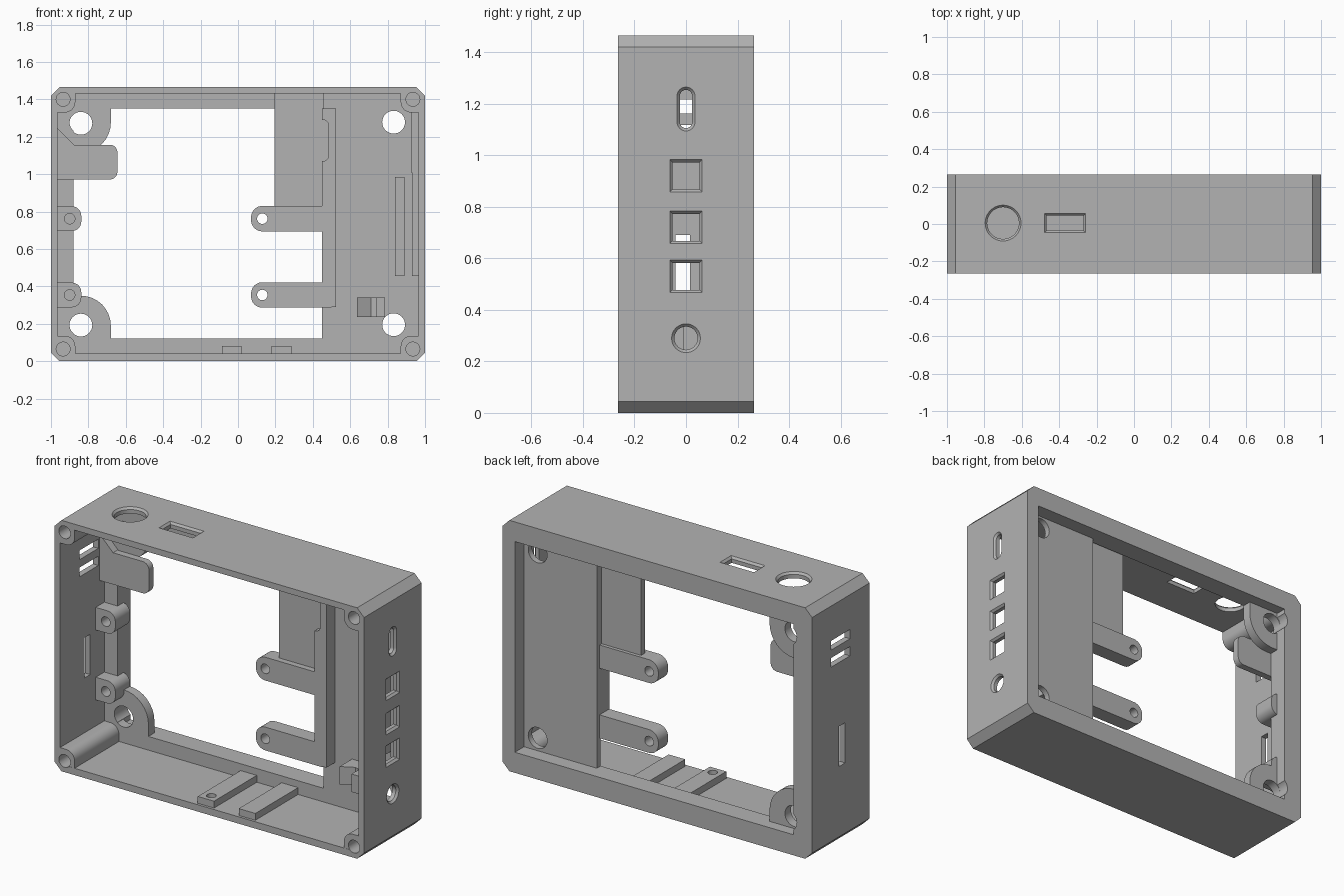
import bpy, bmesh, math

old = bpy.data.objects.get("Cube")
if old:
    bpy.data.objects.remove(old, do_unlink=True)

grey = bpy.data.materials.new("matte grey")
grey.use_nodes = True
colour = (0.45, 0.45, 0.45, 1)
grey.diffuse_color = colour
grey.node_tree.nodes["Principled BSDF"].inputs["Base Color"].default_value = colour

FRONT, BACK, H = -0.265, 0.265, 1.465   # case depth and height
PLATE = 0.145                           # front of the rear plate
W = 0.965                               # inner side wall


def prism(name, axis, pts, a, b, end=None):
    """Loft an outline along an axis from a to b; end is an optional second outline."""
    place = {"x": lambda p, d: (d, p[0], p[1]),
             "y": lambda p, d: (p[0], d, p[1]),
             "z": lambda p, d: (p[0], p[1], d)}[axis]
    bm = bmesh.new()
    r1 = [bm.verts.new(place(p, a)) for p in pts]
    r2 = [bm.verts.new(place(p, b)) for p in (end or pts)]
    n = len(pts)
    bm.faces.new(r1)
    bm.faces.new(r2)
    for i in range(n):
        j = (i + 1) % n
        bm.faces.new((r1[i], r1[j], r2[j], r2[i]))
    bmesh.ops.remove_doubles(bm, verts=bm.verts, dist=1e-5)
    bmesh.ops.recalc_face_normals(bm, faces=bm.faces)
    me = bpy.data.meshes.new(name)
    bm.to_mesh(me)
    bm.free()
    me.materials.append(grey)
    ob = bpy.data.objects.new(name, me)
    bpy.context.collection.objects.link(ob)
    return ob


def rect(u0, v0, u1, v1, radii=(0, 0, 0, 0)):
    """Rectangle with a radius per corner: top right, top left, bottom left, bottom right."""
    out = []
    for k, (u, v, su, sv) in enumerate(((u1, v1, 1, 1), (u0, v1, -1, 1),
                                        (u0, v0, -1, -1), (u1, v0, 1, -1))):
        r = radii[k]
        steps = 8 if r else 0
        for i in range(steps + 1):
            t = math.pi / 2 * (k + (i / steps if steps else 0))
            p = (u - su * r + r * math.cos(t), v - sv * r + r * math.sin(t))
            if not out or math.dist(p, out[-1]) > 1e-5:
                out.append(p)
    if math.dist(out[0], out[-1]) < 1e-5:
        out.pop()
    return out


def disc(u, v, r):
    return rect(u - r, v - r, u + r, v + r, (r,) * 4)


def block(name, x0, z0, x1, z1, y0, y1, radii=(0, 0, 0, 0)):
    return prism(name, "y", rect(x0, z0, x1, z1, radii), y0, y1)


def cut(ob, *cutters):
    for c in cutters:
        m = ob.modifiers.new("cut", "BOOLEAN")
        m.operation, m.solver, m.object = "DIFFERENCE", "EXACT", c
        bpy.context.view_layer.update()
        new = bpy.data.meshes.new_from_object(
            ob.evaluated_get(bpy.context.evaluated_depsgraph_get()))
        ob.modifiers.clear()
        ob.data = new
        bpy.data.objects.remove(c, do_unlink=True)
    return ob


# Case: chamfered outline, hollow front, recessed back and rear window
c = 0.045
outline = [(-1 + c, 0), (1 - c, 0), (1, c), (1, H - c), (1 - c, H),
           (-1 + c, H), (-1, H - c), (-1, c)]
case = prism("case", "y", outline, FRONT, BACK)
cut(case, block("cavity", -W, 0.04, W, 1.43, -0.4, PLATE),
    block("recess", -0.88, 0.12, 0.92, 1.35, 0.18, 0.4),
    block("window", -0.88, 0.12, 0.45, 1.35, 0, 0.4))


def port(axis, wall, u0, v0, u1, v1, r=0):
    """Wall opening with a slightly bevelled outer edge."""
    s, g, e = math.copysign(1, wall), 0.012, 0.001
    cut(case, prism("port", axis, rect(u0, v0, u1, v1, (r,) * 4), wall - s * 0.09, wall + s * 0.1),
        prism("port_bevel", axis, rect(u0, v0, u1, v1, (r,) * 4), wall - s * g, wall + s * e,
              rect(u0 - g, v0 - g, u1 + g, v1 + g, (r + g if r else 0,) * 4)))


# Right wall: slot, three square ports, round port
port("x", 1, -0.024, 1.106, 0.024, 1.254, 0.0239)
for z in (0.92, 0.72, 0.53):
    port("x", 1, -0.052, z - 0.052, 0.052, z + 0.052)
port("x", 1, -0.045, 0.245, 0.045, 0.335, 0.045)
# Left wall: two wide slots and a tall one
for z in (1.19, 1.09):
    cut(case, prism("slot", "x", rect(-0.085, z - 0.027, 0.09, z + 0.027), -1.1, -0.9))
cut(case, prism("slot", "x", rect(-0.04, 0.455, 0.015, 0.69), -1.1, -0.9))
# Top wall: round and rectangular ports
port("z", H, -0.785, -0.08, -0.615, 0.09, 0.085)
port("z", H, -0.467, -0.035, -0.27, 0.045)


def mount_hole(x, z):
    return prism("mount_hole", "y", disc(x, z, 0.061), 0, 0.4)


for sx in (-0.84, 0.832):
    for z in (0.195, 1.278):
        cut(case, mount_hole(sx, z))

# Corner screw posts and left mounting flanges, mirrored top to bottom
for top in (False, True):
    def flip(pts):
        return [(x, H - z) for x, z in pts] if top else pts
    row = "top" if top else "bottom"
    for side, s in (("right", -1), ("left", 1)):
        pts = [(s * x, z) for x, z in rect(0.87, 0.03, 0.975, 0.135, (0, 0.055, 0, 0))]
        post = prism(f"{row}_{side}_screw_post", "y", flip(pts), FRONT + 0.001, PLATE + 0.01)
        cut(post, prism("screw_hole", "y", flip(disc(s * 0.935, 0.065, 0.037)), -0.4, 0.05))
        cut(case, prism("screw_hole", "y", flip(disc(s * 0.935, 0.065, 0.037)), -0.4, 0.05))
    pts = rect(-0.9, 0.1, -0.68, 0.35, (0.16, 0, 0, 0))
    flange = prism(f"{row}_flange", "y", flip(pts), PLATE, 0.2)
    cut(flange, prism("mount_hole", "y", flip(disc(-0.84, 0.193, 0.061)), 0, 0.4))

# Board arms on the right and standoffs on the left
for name, z in (("upper", 0.762), ("lower", 0.354)):
    arm = block(name + "_arm", 0.07, z - 0.068, 0.5, z + 0.068, 0.065, 0.155,
                (0, 0.06, 0.06, 0))
    cut(arm, prism("arm_hole", "y", disc(0.13, z, 0.028), 0, 0.4))
    post = block(name + "_standoff", -0.97, z - 0.066, -0.838, z + 0.066, 0.065, 0.2,
                 (0.05, 0, 0, 0.05))
    cut(post, prism("standoff_hole", "y", disc(-0.9, z, 0.028), 0, 0.15))

# Inner panels and ribs
block("divider_panel", 0.195, 0.82, 0.46, 1.435, 0.1, 0.135)
rib = block("divider_rib", 0.45, 0.29, 0.525, 1.35, 0.065, 0.15)
cut(rib, block("rib_notch", 0.4, 1.07, 0.485, 1.29, 0, 0.1, (0.03, 0, 0, 0.03)))
block("board_rib", 0.84, 0.455, 0.89, 0.985, 0.08, 0.15)
block("lower_wall_pad", 0.93, 0.455, 0.97, 1.01, 0.08, 0.15)
block("upper_wall_pad", 0.925, 1.01, 0.97, 1.34, 0.08, 0.15)

# Left tab with its sloping web
block("side_tab", -0.97, 0.972, -0.645, 1.157, 0.1, 0.14, (0.04, 0, 0, 0.04))
prism("tab_web", "y", [(-0.97, 1.15), (-0.87, 1.15), (-0.97, 1.25)], 0.1, 0.15)

# Floor rails and hook
rail = block("screw_rail", -0.085, 0.03, 0.02, 0.08, -0.25, 0.15)
cut(rail, prism("rail_hole", "z", disc(-0.032, -0.2, 0.026), 0.045, 0.2))
block("plain_rail", 0.18, 0.03, 0.287, 0.08, -0.25, 0.15)
prism("cable_hook", "z", [(0.635, 0.15), (0.635, 0.03), (0.71, 0.07), (0.74, 0.06),
                          (0.74, -0.01), (0.785, -0.01), (0.785, 0.15)], 0.235, 0.34)

# Smooth the round surfaces, keep hard edges
for ob in bpy.context.view_layer.objects:
    ob.select_set(ob.type == "MESH")
bpy.context.view_layer.objects.active = case
bpy.ops.object.shade_smooth_by_angle(angle=math.radians(30))
